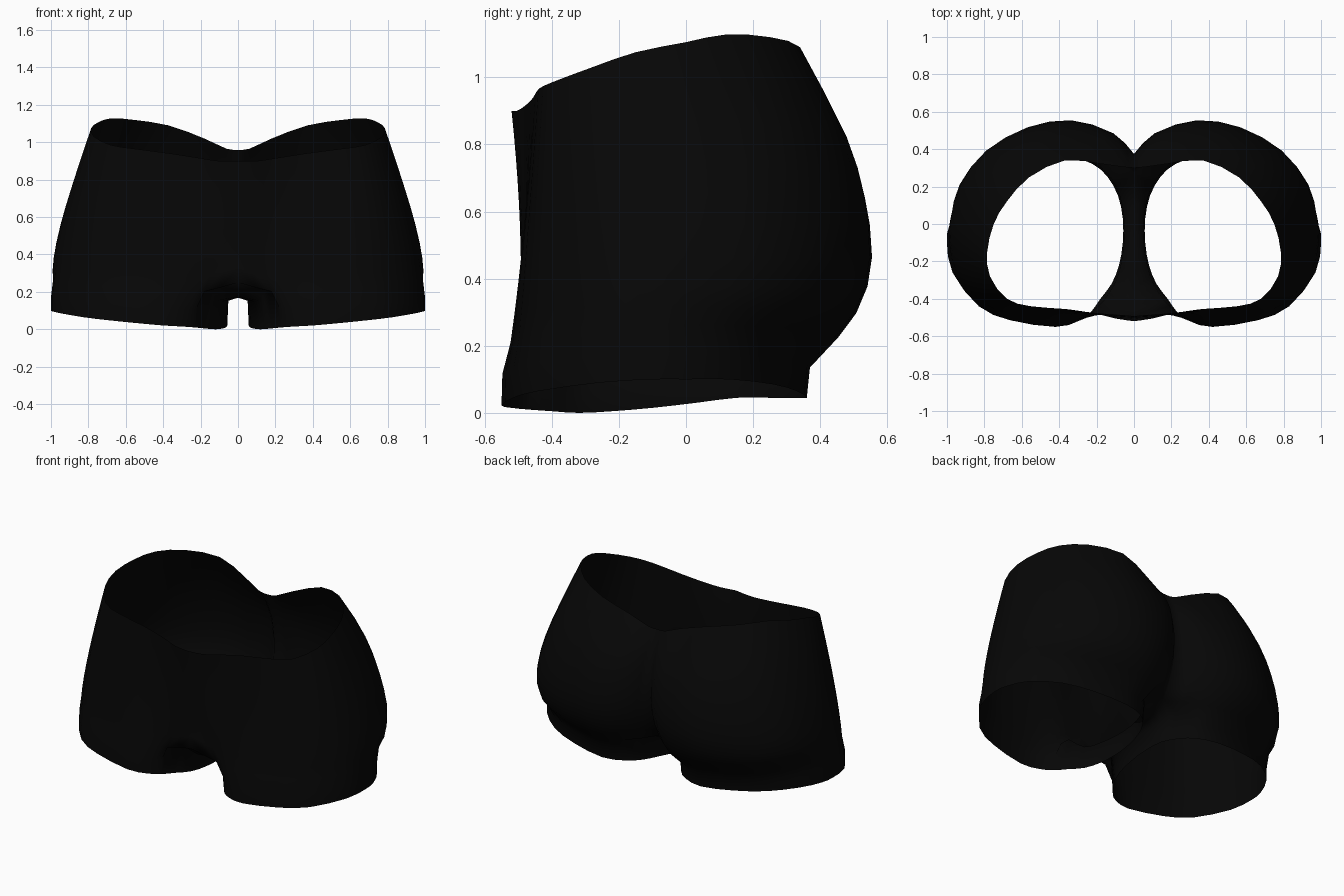
import bpy, bmesh
from mathutils import Vector as V

if "Cube" in bpy.data.objects:
    bpy.data.objects.remove(bpy.data.objects["Cube"])

# Half loops run from the front centre, round the outer side, to the back centre
waist = [(0, -.52, .9), (.1, -.505, .9), (.2, -.48, .915), (.36, -.455, .94), (.55, -.44, .965),
         (.68, -.4, .985), (.77, -.28, 1.03), (.785, -.15, 1.075), (.75, 0, 1.105), (.68, .12, 1.128),
         (.56, .25, 1.12), (.37, .34, 1.09), (.18, .322, 1.02), (.06, .305, .965), (0, .3, .96)]
hip = [(0, -.495), (.1, -.49), (.2, -.478), (.38, -.482), (.6, -.47), (.76, -.42), (.89, -.28),
       (.945, -.1), (.94, .05), (.9, .22), (.77, .39), (.55, .515), (.32, .548), (.11, .485), (0, .375)]
# Leg opening: outer part, then the inner thigh from back to front
hem = [(.18, -.4, .005), (.23, -.47, .01), (.3, -.52, .015), (.42, -.55, .022), (.66, -.515, .045),
       (.83, -.44, .065), (.97, -.26, .09), (1, -.1, .1), (.985, 0, .1), (.92, .13, .1),
       (.77, .26, .085), (.58, .33, .065), (.36, .36, .045), (.22, .32, .045), (.14, .25, .045),
       (.085, .15, .045), (.06, .03, .03), (.06, -.1, .015), (.08, -.22, .005), (.12, -.32, 0)]
# Centre seam under the crotch, back to front
seam = [(0, .27, .25), (0, .17, .19), (0, .05, .175), (0, -.12, .17), (0, -.27, .17),
        (0, -.41, .175), (0, -.495, .25)]

waist = [V(p) for p in waist]
hip = [V((x, y, .56)) for x, y in hip]
hem = [V(p) for p in hem]
seam = [V(p) for p in seam]


def refine(loop, closed=False):
    """Add a smooth midpoint between neighbouring points."""
    out, n = [], len(loop)
    for i in range(n if closed else n - 1):
        b, c = loop[i], loop[(i + 1) % n]
        a = loop[i - 1] if closed or i else 2 * b - c
        d = loop[(i + 2) % n] if closed or i + 2 < n else 2 * c - b
        out += [b, (9 * (b + c) - a - d) / 16]
    return out if closed else out + [loop[-1]]


def blend(a, b, flat, up):
    """Mix two points with separate weights for xy and z."""
    return V((a.x + (b.x - a.x) * flat, a.y + (b.y - a.y) * flat, a.z + (b.z - a.z) * up))


def hermite(a, b, ma, mb, t):
    return (a * (2*t**3 - 3*t**2 + 1) + ma * (t**3 - 2*t**2 + t)
            + b * (3*t**2 - 2*t**3) + mb * (t**3 - t**2))


# Outer thigh at crotch height: fuller under the seat than at the side
outer = [seam[-1]]
for h, e in list(zip(hip, hem))[1:-1]:
    flat = .5 if h.y > .3 else .65 if h.y > .15 else .8 if h.x > .8 else .6
    outer.append(blend(h, e, flat, .65))
outer.append(seam[0])

waist, hip, outer, seam = refine(waist), refine(hip), refine(outer), refine(seam)
hem = refine(hem, True)
N = len(waist)
crotch = outer + seam[1:-1]

# Ring just below the crotch, where the inner thigh turns down
thigh = [blend(c, h, .9, .5 if 1 < i < N - 2 else .12) for i, (c, h) in enumerate(zip(crotch, hem))]

# Body rows from waist to crotch, following a smooth curve in each column
rows = []
for part, steps in ((0, 5), (1, 4)):
    for s in range(steps):
        row = []
        for w, h, c in zip(waist, hip, crotch):
            m = (c - w) / 2
            k = 3 if h.y > .3 and h.x > .05 else 2
            if part == 0:
                row.append(hermite(w, h, k * (h - w) - (k - 1) * m, m, s / steps))
            else:
                row.append(hermite(h, c, m, 2 * (c - h) - m, s / steps))
        rows.append(row)

bm = bmesh.new()
body = [[bm.verts.new(p) for p in r] for r in rows]
leg = [[bm.verts.new(p) for p in r] for r in (crotch, thigh, hem)]


def skin(upper, lower, count):
    for i in range(count):
        j = (i + 1) % len(lower)
        bm.faces.new((upper[i], lower[i], lower[j], upper[j]))


for a, b in zip(body, body[1:] + leg[:1]):
    skin(a, b, N - 1)
for a, b in zip(leg, leg[1:]):
    skin(a, b, len(hem))

mesh = bpy.data.meshes.new("shorts")
bm.to_mesh(mesh)
bm.free()
shorts = bpy.data.objects.new("shorts", mesh)
bpy.context.collection.objects.link(shorts)

# Black cloth
cloth = bpy.data.materials.new("black_cloth")
cloth.diffuse_color = (.002, .002, .002, 1)
cloth.use_nodes = True
cloth.node_tree.nodes["Principled BSDF"].inputs["Base Color"].default_value = cloth.diffuse_color
mesh.materials.append(cloth)

# Mirror to the other leg, welded on the centre seam
mirror = shorts.modifiers.new("mirror", 'MIRROR')
mirror.use_clip = True
mirror.merge_threshold = .001
mesh.shade_smooth()
